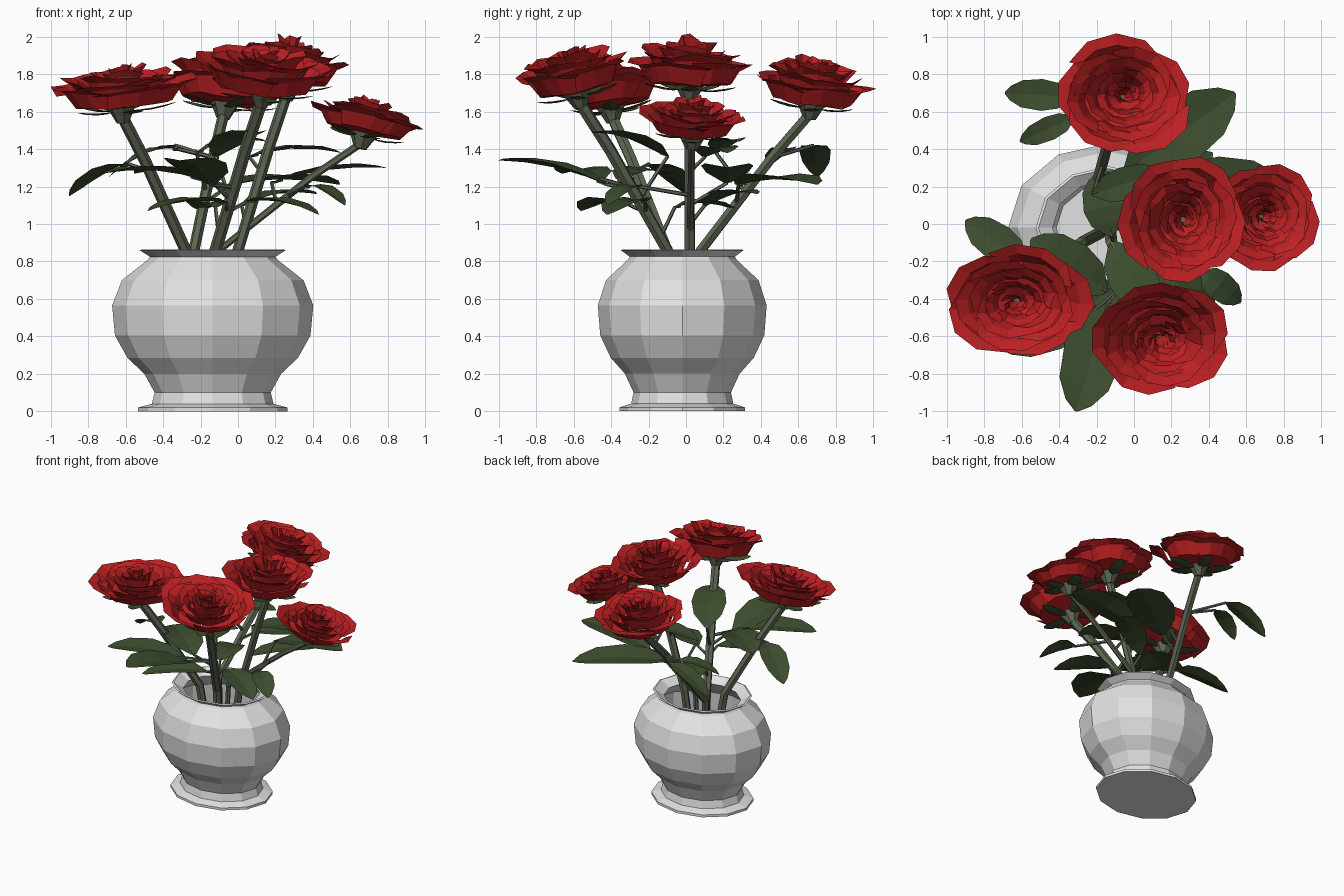
import bpy, bmesh, math, random
from mathutils import Vector, Matrix

if "Cube" in bpy.data.objects:
    bpy.data.objects.remove(bpy.data.objects["Cube"])

random.seed(4)
UP = Vector((0, 0, 1))


def material(name, rgb):
    m = bpy.data.materials.new(name)
    m.diffuse_color = (*rgb, 1)
    m.use_nodes = True
    m.node_tree.nodes["Principled BSDF"].inputs["Base Color"].default_value = m.diffuse_color
    return m


GREY = material("vase grey", (0.76, 0.76, 0.76))
RED = material("petal red", (0.50, 0.014, 0.016))
LEAF = material("leaf green", (0.046, 0.075, 0.028))
STEM = material("stem green", (0.11, 0.135, 0.085))


def finish(name, bm, mat, solid=False):
    if solid:
        bmesh.ops.recalc_face_normals(bm, faces=bm.faces)
    me = bpy.data.meshes.new(name)
    bm.to_mesh(me)
    bm.free()
    me.materials.append(mat)
    bpy.context.collection.objects.link(bpy.data.objects.new(name, me))


def add_grid(bm, rows, closed=False):
    """Skin a list of equally long point rows with quads."""
    vs = [[bm.verts.new(p) for p in row] for row in rows]
    n = len(rows[0])
    for a, b in zip(vs, vs[1:]):
        for i in range(n if closed else n - 1):
            j = (i + 1) % n
            bm.faces.new((a[i], a[j], b[j], b[i]))
    if closed:
        bm.faces.new(vs[0][::-1])
        bm.faces.new(vs[-1])


def turn(sides):
    return [(math.cos(k * math.tau / sides), math.sin(k * math.tau / sides)) for k in range(sides)]


def tube(name, pts, radii, sides=6):
    bm = bmesh.new()
    rows = []
    for i, p in enumerate(pts):
        d = (pts[min(i + 1, len(pts) - 1)] - pts[max(i - 1, 0)]).normalized()
        x = d.cross(Vector((0.1, 1, 0))).normalized()
        y = d.cross(x)
        rows.append([p + radii[i] * (x * c + y * s) for c, s in turn(sides)])
    add_grid(bm, rows, True)
    finish(name, bm, STEM, True)


def add_leaf(bm, base, tip, width, arch=0.04):
    """Folded, arched leaf blade from base to tip."""
    side = (tip - base).cross(UP).normalized()
    rows = []
    for t, w in ((0, .15), (.2, .8), (.45, 1), (.75, .85), (.92, .45), (1, .05)):
        c = base.lerp(tip, t) + UP * arch * 4 * t * (1 - t)
        lift = UP * w * width * 0.06
        s = side * (width * w / 2)
        rows.append([c - s + lift, c - lift * 0.5, c + s + lift])
    add_grid(bm, rows)


# Vase: twelve-sided oval lathe, the last points line the hollow inside
PROFILE = [(.40, 0), (.40, .02), (.325, .04), (.31, .10), (.365, .20), (.455, .285),
           (.522, .405), (.537, .565), (.485, .70), (.345, .81), (.335, .825), (.39, .86),
           (.375, .865), (.30, .82), (.45, .69), (.48, .41), (.28, .14)]
bm = bmesh.new()
add_grid(bm, [[(-.135 + r * c, -.02 + r * .84 * s, z) for c, s in turn(12)]
              for r, z in PROFILE], True)
finish("vase", bm, GREY, True)

# Petal profiles (radius, height) of the outermost and innermost layer
OUTER = ((.12, 0), (.70, .025), (.88, .115), (1.08, .14))
INNER = ((.04, .06), (.12, .12), (.13, .20), (.19, .245))
COUNTS = (5, 5, 4, 4, 3)


def petal(place, angle, half, t):
    """One cupped petal, t blends from the outer to the inner profile."""
    size, rise = random.uniform(.93, 1.05), random.uniform(-.015, .025)
    rows = []
    for j, ((ro, zo), (ri, zi)) in enumerate(zip(OUTER, INNER)):
        v, r, z = j / 3, ro + (ri - ro) * t, zo + (zi - zo) * t ** .7
        row = []
        for u in (-1, -.5, 0, .5, 1):
            a = angle + u * half * (.75 + .25 * v)
            rr = r * size * (1 - .15 * v * u * u) + .06 * u * v
            zz = z + v * (rise - .025 * u * u + random.uniform(-.016, .016))
            row.append(place @ Vector((rr * math.cos(a), rr * math.sin(a), zz)))
        rows.append(row)
    return rows


def rose(tag, base, axis, scale, spin):
    rot = UP.rotation_difference(axis).to_matrix().to_4x4()
    place = Matrix.Translation(base) @ rot @ Matrix.Diagonal((*scale, 1))
    bm = bmesh.new()
    for k, count in enumerate(COUNTS):
        for i in range(count):
            a = spin + k * 0.65 + i * math.tau / count + random.uniform(-.15, .15)
            add_grid(bm, petal(place, a, 4.2 / count, k / 4))
    finish("rose_petals_" + tag, bm, RED)
    # Green cup and five sepals below the bloom
    tube("rose_cup_" + tag, [base - axis * .08, base - axis * .04, base + axis * .015],
         [.035, .055, .085], 7)
    bm = bmesh.new()
    for c, s in turn(5):
        add_leaf(bm, place @ Vector((.15 * c, .15 * s, -.02)),
                 place @ Vector((.78 * c, .78 * s, .01)), .10, -.012)
    finish("rose_sepals_" + tag, bm, LEAF)


# Roses: tag, bloom base, lean, size, stem position at the vase mouth, stem radius
ROSES = [
    ("back", (-.07, .67, 1.64), (.12, .13), (.355, .30, .98), (-.235, .08), .03),
    ("middle", (.26, .02, 1.735), (.04, .05), (.315, .335, 1), (0, .02), .03),
    ("left", (-.62, -.40, 1.62), (-.08, -.13), (.375, .295, .9), (-.28, -.10), .032),
    ("front", (.13, -.58, 1.70), (.10, -.24), (.35, .295, 1), (-.12, -.10), .033),
    ("right", (.67, .035, 1.48), (.23, .06), (.285, .27, .74), (-.10, .02), .02),
]
joints = []  # points on the stems where leaf twigs may start
for i, (tag, base, lean, scale, mouth, rad) in enumerate(ROSES):
    base, axis = Vector(base), Vector((*lean, 1)).normalized()
    rose(tag, base, axis, scale, .3 + i * .45)
    mouth = Vector((*mouth, .86))
    foot = Vector((-.13, -.02, .15)).lerp(Vector((mouth.x, mouth.y, .15)), .3)
    end = base - axis * .05
    bend = mouth.lerp(end, .65) + UP * .02
    tube("stem_" + tag, [foot, mouth, bend, end], [rad] * 4)
    joints += [mouth.lerp(bend, k / 8) for k in range(1, 9)]

# Leaves: base, tip, width
LEAVES = [
    ((-.33, .68, 1.42), (-.69, .70, 1.25), .17),
    ((-.32, .57, 1.40), (-.61, .44, 1.31), .13),
    ((-.04, .28, 1.21), (.54, .70, 1.21), .34),
    ((.18, .22, 1.22), (.79, .22, 1.30), .28),
    ((-.12, -.06, 1.09), (-.20, .27, 1.07), .23),
    ((-.14, -.42, 1.21), (-.31, -1, 1.34), .32),
    ((-.15, -.36, 1.24), (-.55, -.08, 1.27), .28),
    ((-.58, -.20, 1.32), (-.90, .02, 1.15), .20),
    ((-.12, -.10, 1.36), (.12, -.50, 1.49), .26),
    ((.05, -.22, 1.12), (.43, -.42, 1.05), .22),
    ((.36, -.25, 1.20), (.57, -.42, 1.10), .16),
    ((-.06, -.32, 1.11), (-.48, -.56, 1.07), .22),
    ((.06, .10, 1.36), (.55, .22, 1.38), .22),
    ((-.20, -.45, 1.24), (-.72, -.66, 1.27), .26),
    ((-.22, .16, 1.38), (.15, .28, 1.44), .18),
    ((.02, .10, 1.10), (.42, .38, 1.16), .20),
]
for i, (base, tip, width) in enumerate(LEAVES, 1):
    base, tip = Vector(base), Vector(tip)
    bm = bmesh.new()
    add_leaf(bm, base, tip, width)
    finish(f"leaf_{i}", bm, LEAF)
    # Thin twig from the nearest stem point a little lower down
    start = min(joints, key=lambda p: (p - base + UP * .1).length)
    tube(f"leaf_twig_{i}", [start, base, base.lerp(tip, .1) + UP * .005], [.012, .01, .005], 5)
